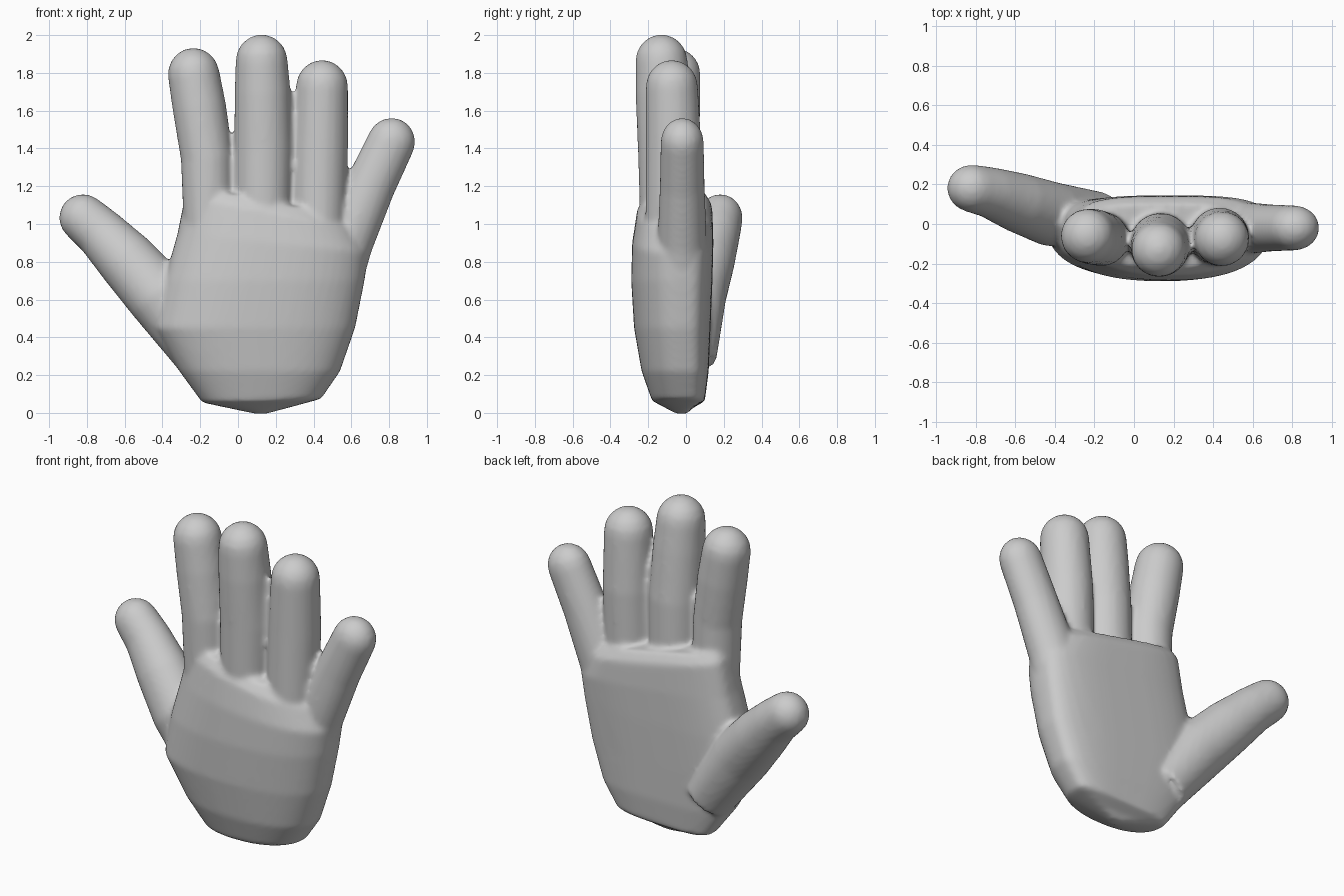
import bpy, bmesh, math
from mathutils import Vector

if "Cube" in bpy.data.objects:
    bpy.data.objects.remove(bpy.data.objects["Cube"])

skin = bpy.data.materials.new("plain grey")
skin.diffuse_color = (0.6, 0.6, 0.6, 1)
skin.use_nodes = True
skin.node_tree.nodes["Principled BSDF"].inputs["Base Color"].default_value = skin.diffuse_color
bm = bmesh.new()
SIDES = 24


def loft(rings):
    """Skin a list of closed rings and cap both ends."""
    loops = [[bm.verts.new(p) for p in ring] for ring in rings]
    n = len(loops[0])
    for a, b in zip(loops, loops[1:]):
        for i in range(n):
            j = (i + 1) % n
            bm.faces.new((a[i], a[j], b[j], b[i]))
    bm.faces.new(loops[0][::-1])
    bm.faces.new(loops[-1])


def digit(path, depth=1.0):
    """Round tube through (x, y, z, radius) points with a domed tip."""
    pts = [(Vector(p[:3]), p[3]) for p in path]
    end, r = pts[-1]
    axis = (end - pts[-2][0]).normalized()
    for deg in (20, 40, 60, 75, 86):
        a = math.radians(deg)
        pts.append((end + axis * r * math.sin(a), r * math.cos(a)))
    rings = []
    for i, (p, r) in enumerate(pts):
        t = (pts[min(i + 1, len(pts) - 1)][0] - pts[max(i - 1, 0)][0]).normalized()
        u = Vector((0, 1, 0)).cross(t).normalized()
        v = t.cross(u)
        rings.append([p + u * r * math.cos(k * math.tau / SIDES)
                      + v * r * depth * math.sin(k * math.tau / SIDES)
                      for k in range(SIDES)])
    loft(rings)


def palm_ring(z, left, right, front, back, slope):
    """Cross-section with a rounded front and a flatter back."""
    cx, hx, ym = (left + right) / 2, (right - left) / 2, (front + back) / 2 + 0.05
    ring = []
    for k in range(48):
        a = k * math.tau / 48
        c, s = math.cos(a), math.sin(a)
        e = 0.85 if s < 0 else 0.6
        x = cx + hx * math.copysign(abs(c) ** e, c)
        y = ym + abs(s) ** e * ((front if s < 0 else back) - ym)
        ring.append((x, y, z + slope * (x - cx)))
    return ring


# palm, from the wrist point up to the knuckles
loft([palm_ring(*row) for row in (
    (-0.005, 0.09, 0.15, -0.05, -0.02, 0),
    (0.065, -0.19, 0.44, -0.18, 0.10, 0.03),
    (0.22, -0.31, 0.54, -0.235, 0.12, 0),
    (0.45, -0.44, 0.62, -0.275, 0.13, 0),
    (0.70, -0.39, 0.67, -0.29, 0.14, 0),
    (0.90, -0.32, 0.69, -0.285, 0.145, -0.10),
    (1.06, -0.28, 0.63, -0.26, 0.14, -0.20),
    (1.12, -0.25, 0.58, -0.22, 0.10, -0.20))])

# fingers and thumb
digit([(-0.15, -0.07, 0.90, 0.135), (-0.165, -0.075, 1.35, 0.138),
       (-0.205, -0.065, 1.62, 0.142), (-0.235, -0.06, 1.795, 0.137)])
digit([(0.13, -0.09, 0.90, 0.150), (0.135, -0.10, 1.40, 0.155),
       (0.13, -0.12, 1.70, 0.148), (0.125, -0.13, 1.865, 0.138)])
digit([(0.42, -0.07, 0.85, 0.145), (0.435, -0.065, 1.40, 0.148),
       (0.445, -0.075, 1.73, 0.138)])
digit([(0.42, -0.02, 0.40, 0.15), (0.57, -0.02, 0.90, 0.145),
       (0.70, -0.02, 1.20, 0.132), (0.812, -0.02, 1.435, 0.127)], 0.9)
digit([(-0.18, 0.02, 0.30, 0.15), (-0.42, 0.05, 0.62, 0.172),
       (-0.59, 0.11, 0.81, 0.158), (-0.73, 0.16, 0.955, 0.135),
       (-0.82, 0.18, 1.032, 0.127)], 0.95)

bmesh.ops.recalc_face_normals(bm, faces=bm.faces)
mesh = bpy.data.meshes.new("hand")
bm.to_mesh(mesh)
bm.free()
mesh.materials.append(skin)
hand = bpy.data.objects.new("hand", mesh)
bpy.context.collection.objects.link(hand)

# fuse the parts into one skin and soften the joins
fuse = hand.modifiers.new("fuse", 'REMESH')
fuse.mode = 'VOXEL'
fuse.voxel_size = 0.016
fuse.use_smooth_shade = True
soften = hand.modifiers.new("soften", 'SMOOTH')
soften.factor = 0.5
soften.iterations = 6
